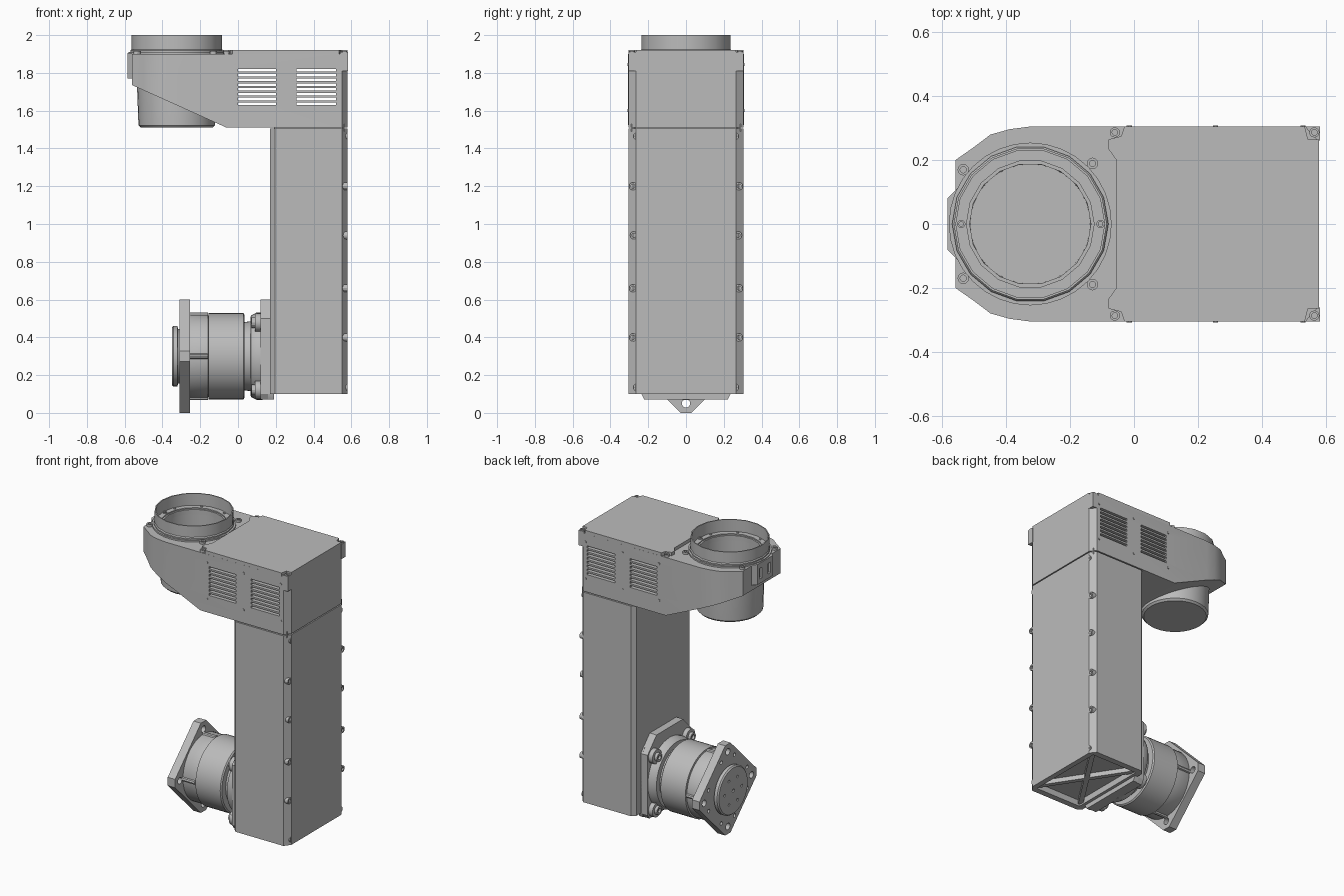
import bpy, bmesh, math

cube = bpy.data.objects.get("Cube")
if cube:
    bpy.data.objects.remove(cube, do_unlink=True)

GREY = (0.5, 0.5, 0.5, 1.0)
metal = bpy.data.materials.new("plain grey")
metal.use_nodes = True
metal.diffuse_color = GREY
for node in metal.node_tree.nodes:
    if node.type == 'BSDF_PRINCIPLED':
        node.inputs["Base Color"].default_value = GREY


def place(u, v, h, axis):
    return {'z': (u, v, h), 'x': (h, u, v), 'y': (u, h, v)}[axis]


def finish(name, bm):
    bmesh.ops.remove_doubles(bm, verts=bm.verts, dist=1e-5)
    bmesh.ops.recalc_face_normals(bm, faces=bm.faces)
    mesh = bpy.data.meshes.new(name)
    bm.to_mesh(mesh)
    bm.free()
    mesh.materials.append(metal)
    obj = bpy.data.objects.new(name, mesh)
    bpy.context.collection.objects.link(obj)
    return obj


def prism(name, pts, a, b, axis='z'):
    """Extrude a flat outline from a to b along an axis."""
    bm = bmesh.new()
    low, high = [[bm.verts.new(place(u, v, h, axis)) for u, v in pts] for h in (a, b)]
    bm.faces.new(low)
    bm.faces.new(high)
    n = len(pts)
    for i in range(n):
        j = (i + 1) % n
        bm.faces.new((low[i], low[j], high[j], high[i]))
    return finish(name, bm)


def box(name, x, y, z):
    return prism(name, [(x[0], y[0]), (x[1], y[0]), (x[1], y[1]), (x[0], y[1])], *z)


def lathe(name, profile, centre, axis='z', seg=32):
    """Spin a closed (radius, height) profile around an axis through centre."""
    bm = bmesh.new()
    rings = []
    for r, h in profile:
        ring = []
        for i in range(seg):
            t = 2 * math.pi * i / seg
            p = place(r * math.cos(t), r * math.sin(t), h, axis)
            ring.append(bm.verts.new([p[k] + centre[k] for k in range(3)]))
        rings.append(ring)
    for k, ring in enumerate(rings):
        m = (k + 1) % len(rings)
        if profile[k][0] == 0 and profile[m][0] == 0:
            continue
        for i in range(seg):
            j = (i + 1) % seg
            bm.faces.new((ring[i], ring[j], rings[m][j], rings[m][i]))
    return finish(name, bm)


def cylinder(name, r, a, b, centre, axis='z', seg=32):
    return lathe(name, [(0, a), (r, a), (r, b), (0, b)], centre, axis, seg)


def bolt(name, centre, axis='z', r=0.02, side=1):
    rim = [(0, -r), (r, -r), (r, r * .5), (r * .55, r * .5), (r * .55, 0), (0, 0)]
    return lathe(name, [(a, h * side) for a, h in rim], centre, axis, 12)


def cut(obj, cutters):
    for c in cutters:
        mod = obj.modifiers.new("cut", 'BOOLEAN')
        mod.operation, mod.solver, mod.object = 'DIFFERENCE', 'EXACT', c
    mesh = bpy.data.meshes.new_from_object(
        obj.evaluated_get(bpy.context.evaluated_depsgraph_get()))
    obj.modifiers.clear()
    obj.data = mesh
    for c in cutters:
        bpy.data.objects.remove(c, do_unlink=True)


def mirror_y(pts):
    return pts + [(x, -y) for x, y in reversed(pts)]


# Column with chamfered corners and a braced hollow underside
column = prism("column", mirror_y([(.17, .28), (.195, .305), (.55, .305), (.58, .265)]), .1, 1.505)
cut(column, [box("recess", (.21, .545), (-.265, .265), (0, .14))])
for s in (1, -1):
    prism("base_brace", [(.2, -.24 * s), (.22, -.265 * s), (.55, .24 * s), (.53, .265 * s)], .11, .145)
box("seam_core", (.19, .565), (-.29, .29), (1.49, 1.53))

# Column cover screws
for s in (1, -1):
    for z, y in ((1.465, .258), (1.2, .28), (.94, .275), (.66, .28), (.4, .28), (.135, .258)):
        bolt("cover_screw", (.568, y * s, z), 'x', .021)

# Upper head with a sloped underside, hollow inside
CX = -.325
head = prism("head", mirror_y([(.58, .265), (.55, .305), (-.32, .306), (-.39, .297), (-.45, .28),
                               (-.50, .242), (-.56, .20)]), 1.512, 1.9)
wedge = prism("wedge", [(-.7, 1.798), (-.06, 1.51), (-.06, 1.4), (-.7, 1.4)], -.5, .5, 'y')
cut(head, [wedge,
           cylinder("bore", .2, 1.3, 2.1, (CX, 0, 0)),
           box("cavity", (-.04, .55), (-.275, .275), (1.56, 1.87))])
slots = []
for x in ((0, .2), (.31, .52)):
    for i in range(8):
        z = 1.629 + i * .0255
        slots.append(box("slot", x, (-.5, .5), (z, z + .014)))
cut(head, slots)

# Lid with notched corners, and the square upper corners
lid_edge = [(.58, .265), (.545, .265), (.535, .305), (-.03, .305), (-.04, .275), (-.08, .265),
            (-.08, .235), (-.055, .2), (-.055, .1)]
prism("lid", mirror_y(lid_edge), 1.895, 1.922)
for s in (1, -1):
    prism("corner_block", [(.54, .3 * s), (.54, .305 * s), (.582, .305 * s), (.582, .262 * s),
                           (.575, .262 * s)], 1.81, 1.91)
    for x in (-.06, .565):
        bolt("lid_screw", (x, .287 * s, 1.907), 'z', .016)
    for x in (-.015, .255, .53):
        for z in (1.6, 1.845):
            cylinder("vent_screw", .008, -.004, .004, (x, .305 * s, z), 'y', 10)

# Round cup under the head
lathe("cup", [(0, 1.51), (.19, 1.51), (.202, 1.522), (.21, 1.74), (.21, 1.899), (.192, 1.899),
              (.188, 1.53), (0, 1.53)], (CX, 0, 0))

# Duct collar on top with its flange
lathe("flange_rim", [(.255, 1.89), (.255, 1.91), (.2, 1.91), (.2, 1.89)], (CX, 0, 0))
lathe("collar", [(.245, 1.9), (.245, 1.918), (.24, 1.925), (.24, 2), (.233, 2), (.233, 1.92),
                 (.2, 1.92), (.2, 1.912), (.19, 1.912), (.19, 1.88), (.21, 1.88), (.21, 1.9)],
      (CX, 0, 0), seg=18)
for x, y in ((-.535, .17), (-.13, .19)):
    for s in (1, -1):
        bolt("flange_bolt", (x, y * s, 1.907), 'z', .018)
for x in (-.541, -.105):
    bolt("inner_bolt", (x, 0, 1.92), 'z', .013)
for i in range(8):
    t = math.radians(22.5 + 45 * i)
    cylinder("collar_pin", .008, 1.915, 1.924,
             (CX + .219 * math.cos(t), .219 * math.sin(t), 0), seg=10)

# Bracket at the nose of the head
bracket = prism("nose_bracket", mirror_y([(-.55, .115), (-.585, .08)]), 1.77, 1.905)
cut(bracket, [box("notch", (-.6, -.57), (y - .014, y + .014), (1.8, 1.87)) for y in (-.045, .045)])

# Drive mount against the column
CZ = .3
AXIS = (0, 0, CZ)
mount = [(.235, .1), (.215, .07), (-.215, .07), (-.235, .1), (-.235, .5), (-.14, .6), (.14, .6),
         (.235, .5)]
prism("mount_plate", mount, .12, .172, 'x')
prism("mount_spacer", [(-.22, .07), (.22, .07), (.235, .1), (.235, .5), (.2, .54), (-.2, .54),
                       (-.235, .5), (-.235, .1)], .16, .19, 'x')
lathe("mount_boss", [(0, .03), (.18, .03), (.185, .065), (.215, .068), (.232, .1), (.232, .13),
                     (0, .13)], AXIS, 'x', 40)
for sy in (1, -1):
    for sz in (1, -1):
        c = (0, .178 * sy, CZ + .178 * sz)
        cylinder("mount_lug", .048, .09, .14, c, 'x', 20)
        bolt("mount_bolt", (.085, c[1], c[2]), 'x', .028, -1)

# Gear housing
lathe("gear_housing", [(0, -.26), (.215, -.26), (.22, -.25), (.22, -.16), (.216, -.157),
                       (.228, -.155), (.228, .028), (.22, .035), (0, .035)], AXIS, 'x', 48)

# Diamond output flange with trimmed tips and bolt holes
R, T = .3, .028
diamond = []
for q in range(4):
    c, s = round(math.cos(q * math.pi / 2)), round(math.sin(q * math.pi / 2))
    for t in (-T, T):
        diamond.append((R * c - t * s, CZ + R * s + t * c))
flange = prism("output_flange", diamond, -.31, -.255, 'x')
holes = []
for q in range(4):
    for off, r, d in ((0, .022, .25), (-.33, .012, .215), (.33, .012, .215)):
        t = q * math.pi / 2 + off
        holes.append(cylinder("hole", r, -.4, -.2 if off == 0 else -.28,
                              (0, d * math.cos(t), CZ + d * math.sin(t)), 'x', 14))
    # Rib joining the flange tip to the housing
    t = q * math.pi / 2
    cylinder("housing_rib", .014, -.256, -.16,
             (0, .218 * math.cos(t), CZ + .218 * math.sin(t)), 'x', 8)
cut(flange, holes)

# Output disc with small holes
disc = lathe("output_disc", [(0, -.35), (.152, -.35), (.16, -.342), (.16, -.32), (.145, -.318),
                             (.145, -.3), (0, -.3)], AXIS, 'x', 40)
dots = [cylinder("dot", .012, -.4, -.335, AXIS, 'x', 10)]
for i in range(6):
    t = math.pi * i / 3
    dots.append(cylinder("dot", .009, -.4, -.335,
                         (0, .09 * math.cos(t), CZ + .09 * math.sin(t)), 'x', 10))
cut(disc, dots)

# Smooth round parts, keeping crisp edges
bpy.ops.object.select_all(action='DESELECT')
for obj in bpy.context.scene.objects:
    if obj.type == 'MESH':
        obj.select_set(True)
        bpy.context.view_layer.objects.active = obj
bpy.ops.object.shade_smooth_by_angle(angle=math.radians(28))
